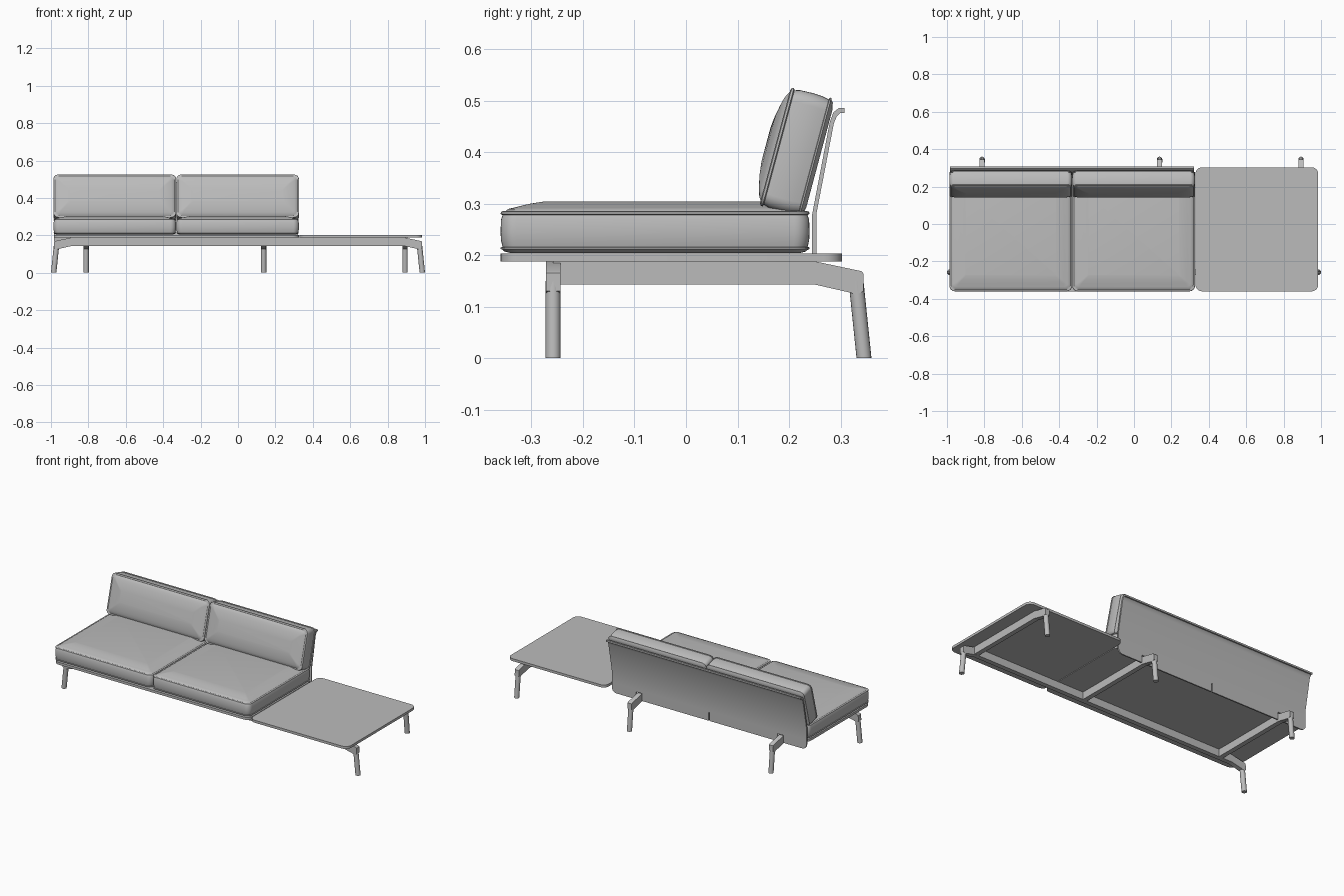
import bpy
import bmesh
from math import sin, cos, pi, radians
from mathutils import Vector, Matrix

if "Cube" in bpy.data.objects:
    bpy.data.objects.remove(bpy.data.objects["Cube"], do_unlink=True)

grey = bpy.data.materials.new("soft grey")
grey.use_nodes = True
COLOUR = (0.5, 0.5, 0.5, 1)
grey.diffuse_color = COLOUR
grey.node_tree.nodes["Principled BSDF"].inputs["Base Color"].default_value = COLOUR


def finish(name, bm, angle=35):
    bmesh.ops.recalc_face_normals(bm, faces=bm.faces[:])
    mesh = bpy.data.meshes.new(name)
    bm.to_mesh(mesh)
    bm.free()
    mesh.materials.append(grey)
    ob = bpy.data.objects.new(name, mesh)
    bpy.context.collection.objects.link(ob)
    bpy.ops.object.select_all(action="DESELECT")
    ob.select_set(True)
    bpy.context.view_layer.objects.active = ob
    bpy.ops.object.shade_smooth_by_angle(angle=radians(angle))
    return ob


def rounded_rect(hx, hy, r, n=6):
    pts = []
    for k, (sx, sy) in enumerate([(1, 1), (-1, 1), (-1, -1), (1, -1)]):
        for i in range(n + 1):
            a = (k + i / n) * pi / 2
            pts.append((sx * (hx - r) + r * cos(a), sy * (hy - r) + r * sin(a)))
    return pts


def loft(bm, rings):
    loops = [[bm.verts.new(p) for p in ring] for ring in rings]
    for a, b in zip(loops, loops[1:]):
        for i in range(len(a)):
            j = (i + 1) % len(a)
            bm.faces.new((a[i], a[j], b[j], b[i]))
    bm.faces.new(loops[0][::-1])
    bm.faces.new(loops[-1])


def prism(name, outline, place, d0, d1):
    """Extrude a flat outline; place(a, b, d) maps it into space."""
    bm = bmesh.new()
    loft(bm, [[place(a, b, d) for a, b in outline] for d in (d0, d1)])
    return finish(name, bm)


def box(name, x0, x1, y0, y1, z0, z1):
    return prism(name, [(x0, y0), (x1, y0), (x1, y1), (x0, y1)],
                 lambda a, b, d: (a, b, d), z0, z1)


def cushion(name, hx, hy, height, crown, radius, matrix):
    """Boxed cushion with piped seams and a puffed top, made of stacked rings."""
    h = height
    profile = [(0.1, 0), (0.02, 0), (0.008, 0.003), (0.003, 0.007), (0, 0.008),
               (0, 0.011), (0.004, 0.012), (0.001, h * 0.3), (0, h * 0.5),
               (0.001, h * 0.8), (0.004, h - 0.007), (0, h - 0.005),
               (0.001, h - 0.001), (0.006, h + 0.001), (0.009, h)]
    for t in (0.015, 0.025, 0.04, 0.06, 0.085):
        profile.append((t, h + crown * sin(min(1, t / 0.1) * pi / 2)))
    rings = []
    for inset, z in profile:
        ring = []
        for x, y in rounded_rect(hx - inset, hy - inset, max(radius - inset * 0.5, 0.006)):
            puff = 0.0015 * sin(x * 23 + y * 9) * sin(y * 17) if inset > 0.02 and z > h else 0
            ring.append((x, y, z + puff))
        rings.append(ring)
    bm = bmesh.new()
    loft(bm, rings)
    bm.transform(matrix)
    return finish(name, bm, 50)


# Seat platform and side table top
def slab(name, x0, x1, y0, y1):
    cx, cy = (x0 + x1) / 2, (y0 + y1) / 2
    return prism(name, rounded_rect((x1 - x0) / 2, (y1 - y0) / 2, 0.035),
                 lambda a, b, d: (cx + a, cy + b, d), 0.188, 0.203)


slab("seat_platform", -0.985, 0.325, -0.36, 0.243)
slab("side_table_top", 0.329, 0.985, -0.36, 0.303)

# Frame rails
FRONT_Y, JOINT_Y, JOINT_X = -0.258, 0.25, 0.89
BEAMS = (-0.812, 0.137, 0.893)
HALF = 0.014
box("front_rail", -JOINT_X, JOINT_X, FRONT_Y - HALF, FRONT_Y + HALF, 0.143, 0.188)
for i, x in enumerate(BEAMS):
    box(f"cross_beam_{i + 1}", x - HALF, x + HALF, FRONT_Y, JOINT_Y, 0.143, 0.188)


# Legs: sloping arm and a splayed round post, built along +x then turned
def leg(name, x, y, turn):
    place = Matrix.Translation((x, y, 0)) @ Matrix.Rotation(turn, 4, "Z")
    arm = [(0, 0.143), (0.07, 0.127), (0.08, 0.123), (0.095, 0.13),
           (0.094, 0.165), (0.09, 0.169), (0, 0.188)]
    prism(name + "_arm", arm, lambda a, b, d: place @ Vector((a, d, b)), -HALF, HALF)
    bm = bmesh.new()
    rings = []
    for cx, z in ((0.0955, 0), (0.08, 0.15)):
        rings.append([place @ Vector((cx + 0.0145 * cos(k * pi / 8), 0.0145 * sin(k * pi / 8), z))
                      for k in range(16)])
    loft(bm, rings)
    finish(name + "_post", bm)


leg("front_left_leg", JOINT_X, FRONT_Y, 0)
leg("front_right_leg", -JOINT_X, FRONT_Y, pi)
for i, x in enumerate(BEAMS):
    leg(f"back_leg_{i + 1}", x, JOINT_Y, pi / 2)

# Backrest: notched lower apron and leaning upper sheet with a lip
X0, X1, SPLIT = -0.985, 0.32, 0.21
BASE = 0.15
apron = [(X1, SPLIT), (X0, SPLIT)]
R = 0.03
apron += [(X0 + R - R * cos(a), BASE + R - R * sin(a)) for a in [k * pi / 10 for k in range(6)]]
for x, w, top in ((BEAMS[0], 0.02, 0.195), (-0.332, 0.004, 0.2), (BEAMS[1], 0.02, 0.195)):
    apron += [(x - w, BASE), (x - w, top), (x + w, top), (x + w, BASE)]
apron += [(X1 - R + R * sin(a), BASE + R - R * cos(a)) for a in [k * pi / 10 for k in range(6)]]
prism("backrest_apron", apron, lambda a, b, d: (a, d, b), 0.245, 0.253)

sheet = [(0.245, SPLIT), (0.245, 0.28), (0.279, 0.458), (0.286, 0.477), (0.297, 0.486),
         (0.308, 0.486), (0.308, 0.476), (0.3, 0.476), (0.293, 0.47), (0.287, 0.456),
         (0.253, 0.28), (0.253, SPLIT)]
prism("backrest_sheet", sheet, lambda a, b, d: (d, a, b), X0, X1)

# Seat and back cushions, side by side
LEAN = radians(15)
for side, cx in (("right", -0.659), ("left", -0.002)):
    cushion(f"{side}_seat_cushion", 0.328, 0.3, 0.081, 0.02, 0.03,
            Matrix.Translation((cx, -0.06, 0.204)))
    cushion(f"{side}_back_cushion", 0.328, 0.119, 0.088, 0.019, 0.025,
            Matrix.Translation((cx, 0.259, 0.388)) @ Matrix.Rotation(pi / 2 - LEAN, 4, "X"))
